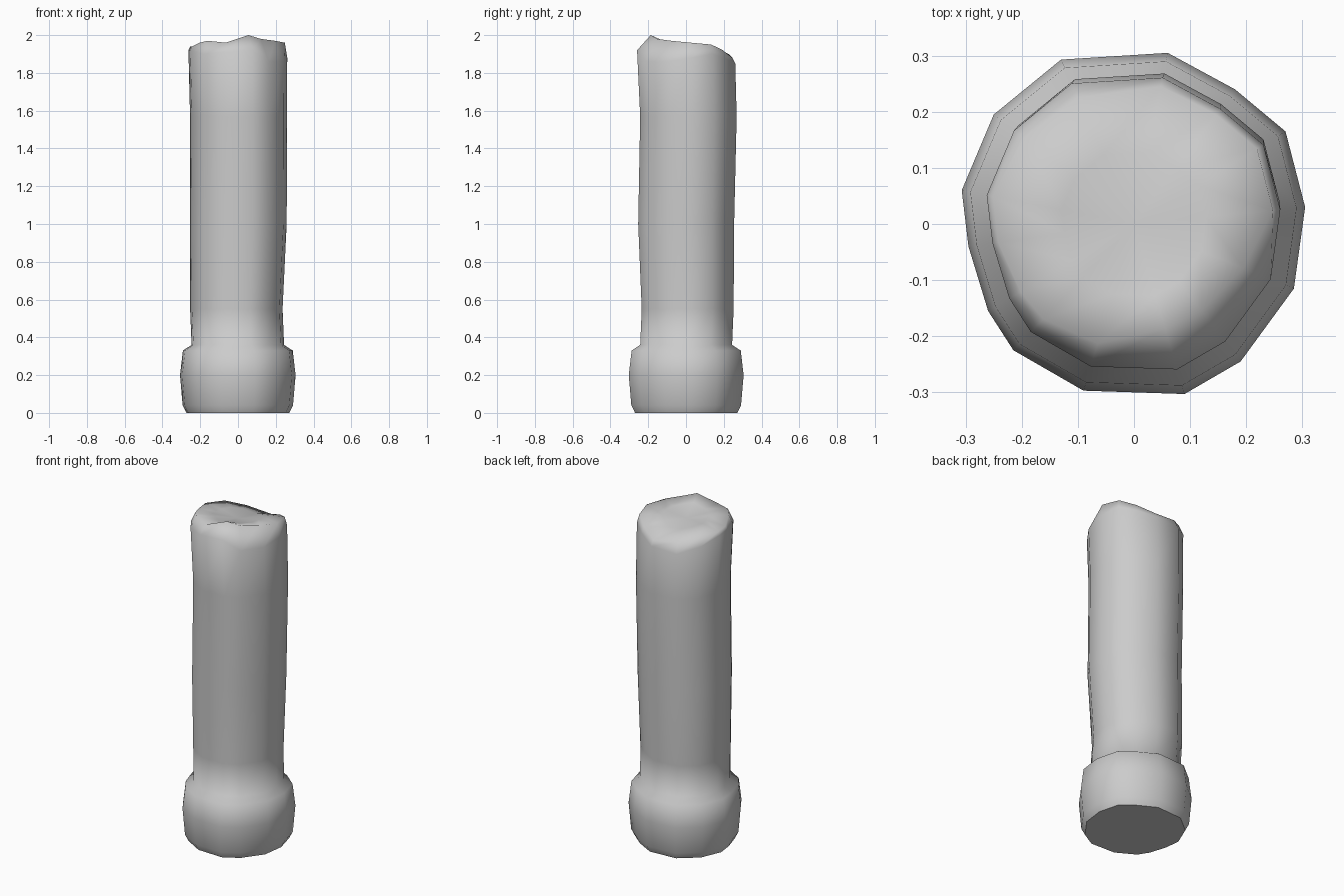
import bpy, bmesh

if "Cube" in bpy.data.objects:
    bpy.data.objects.remove(bpy.data.objects["Cube"])

# Irregular 14-sided outline of the column foot
outline = [(.305, .03), (.27, .165), (.18, .24), (.06, .305), (-.13, .293), (-.25, .195),
           (-.307, .06), (-.295, -.04), (-.26, -.155), (-.215, -.225), (-.09, -.297),
           (.09, -.303), (.19, -.245), (.285, -.115)]
n = len(outline)

# Height, scale and sideways drift of each ring, from foot to shaft
profile = [(0, .89, 0, 0), (.04, .955, 0, 0), (.2, 1, 0, 0), (.33, .95, 0, 0),
           (.36, .80, 0, 0), (.55, .80, -.008, .008), (1.0, .835, .003, 0),
           (1.57, .84, .004, .012)]

# Broken rim: outer height, then inner scale and inner height per side
rim_z = [1.88, 1.90, 1.88, 1.85, 1.84, 1.88, 1.92, 1.92, 1.91, 1.90, 1.91, 1.92, 1.86, 1.86]
inner = [(.95, 1.96), (.95, 1.95), (.95, 1.92), (.94, 1.88), (.90, 1.90), (.92, 1.93),
         (.96, 1.94), (.96, 1.94), (.91, 1.96), (.88, 1.97), (.84, 1.96), (.72, 2.0),
         (.74, 1.98), (.80, 1.97)]

bm = bmesh.new()
rings = []
for z, s, dx, dy in profile:
    rings.append([bm.verts.new((x * s + dx, y * s + dy, z)) for x, y in outline])
top = .855
rings.append([bm.verts.new((x * top, y * top, z)) for (x, y), z in zip(outline, rim_z)])
rings.append([bm.verts.new((x * top * s, y * top * s, z))
              for (x, y), (s, z) in zip(outline, inner)])
rings.append([bm.verts.new((x * .42, y * .42, 1.95 + (z - 1.95) * .4))
              for (x, y), (s, z) in zip(outline, inner)])

# Skin between rings
for a, b in zip(rings, rings[1:]):
    for i in range(n):
        j = (i + 1) % n
        bm.faces.new((a[i], a[j], b[j], b[i]))

# Rough fractured top
centre = bm.verts.new((0, 0, 1.935))
for i in range(n):
    bm.faces.new((rings[-1][i], rings[-1][(i + 1) % n], centre))
for f in bm.faces:
    f.smooth = True

# Flat underside
bottom = bm.faces.new(rings[0][::-1])
bottom.smooth = False
for e in bottom.edges:
    e.smooth = False

mesh = bpy.data.meshes.new("broken_column")
bm.to_mesh(mesh)
bm.free()
column = bpy.data.objects.new("broken_column", mesh)
bpy.context.collection.objects.link(column)
